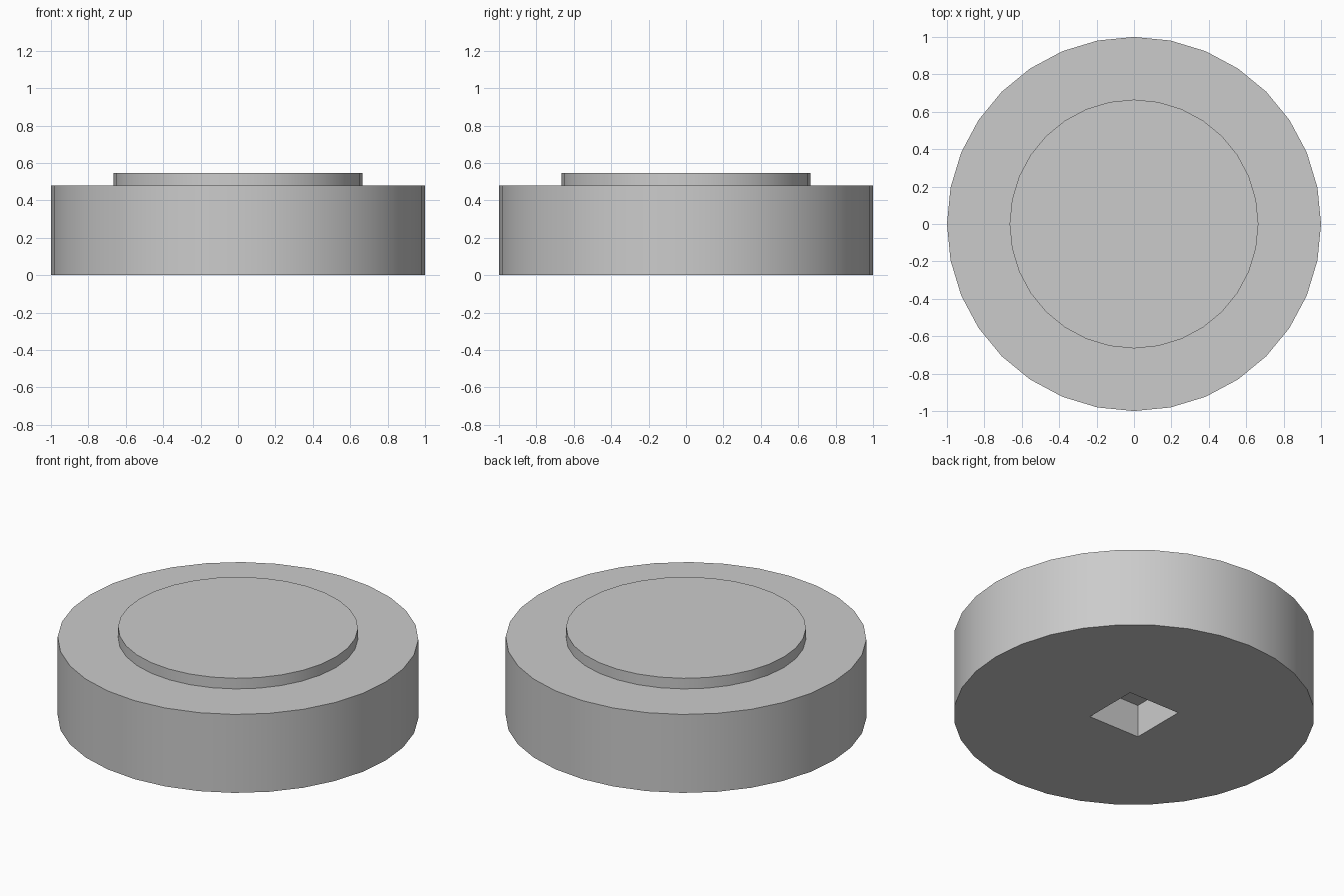
import bpy
import math

SIDES = 32

cube = bpy.data.objects.get("Cube")
if cube:
    bpy.data.objects.remove(cube, do_unlink=True)

grey = bpy.data.materials.new("plain_grey")
grey.use_nodes = True
grey.diffuse_color = (0.6, 0.6, 0.6, 1)
grey.node_tree.nodes["Principled BSDF"].inputs["Base Color"].default_value = (0.6, 0.6, 0.6, 1)


def finish(obj, name):
    obj.name = name
    obj.data.materials.append(grey)
    return obj


def disc(name, radius, bottom, top):
    """Upright cylinder between two heights."""
    bpy.ops.mesh.primitive_cylinder_add(
        vertices=SIDES, radius=radius, depth=top - bottom,
        location=(0, 0, (bottom + top) / 2))
    return finish(bpy.context.object, name)


# Wide body with a raised pad on top
body = disc("body", 1, 0, 0.48)
raised_pad = disc("raised_pad", 0.665, 0.48, 0.545)

# Square socket sunk into the underside
bpy.ops.mesh.primitive_cube_add(size=1, location=(0, 0, 0))
cutter = finish(bpy.context.object, "socket_cutter")
cutter.scale = (0.347, 0.347, 0.4)
cutter.hide_render = True

socket = body.modifiers.new("socket", "BOOLEAN")
socket.operation = "DIFFERENCE"
socket.solver = "EXACT"
socket.object = cutter
bpy.context.view_layer.objects.active = body
bpy.ops.object.modifier_apply(modifier=socket.name)
bpy.data.objects.remove(cutter, do_unlink=True)

# Smooth round walls, crisp rims
for part in (body, raised_pad):
    bpy.ops.object.select_all(action="DESELECT")
    part.select_set(True)
    bpy.context.view_layer.objects.active = part
    bpy.ops.object.shade_smooth_by_angle(angle=math.radians(30))
